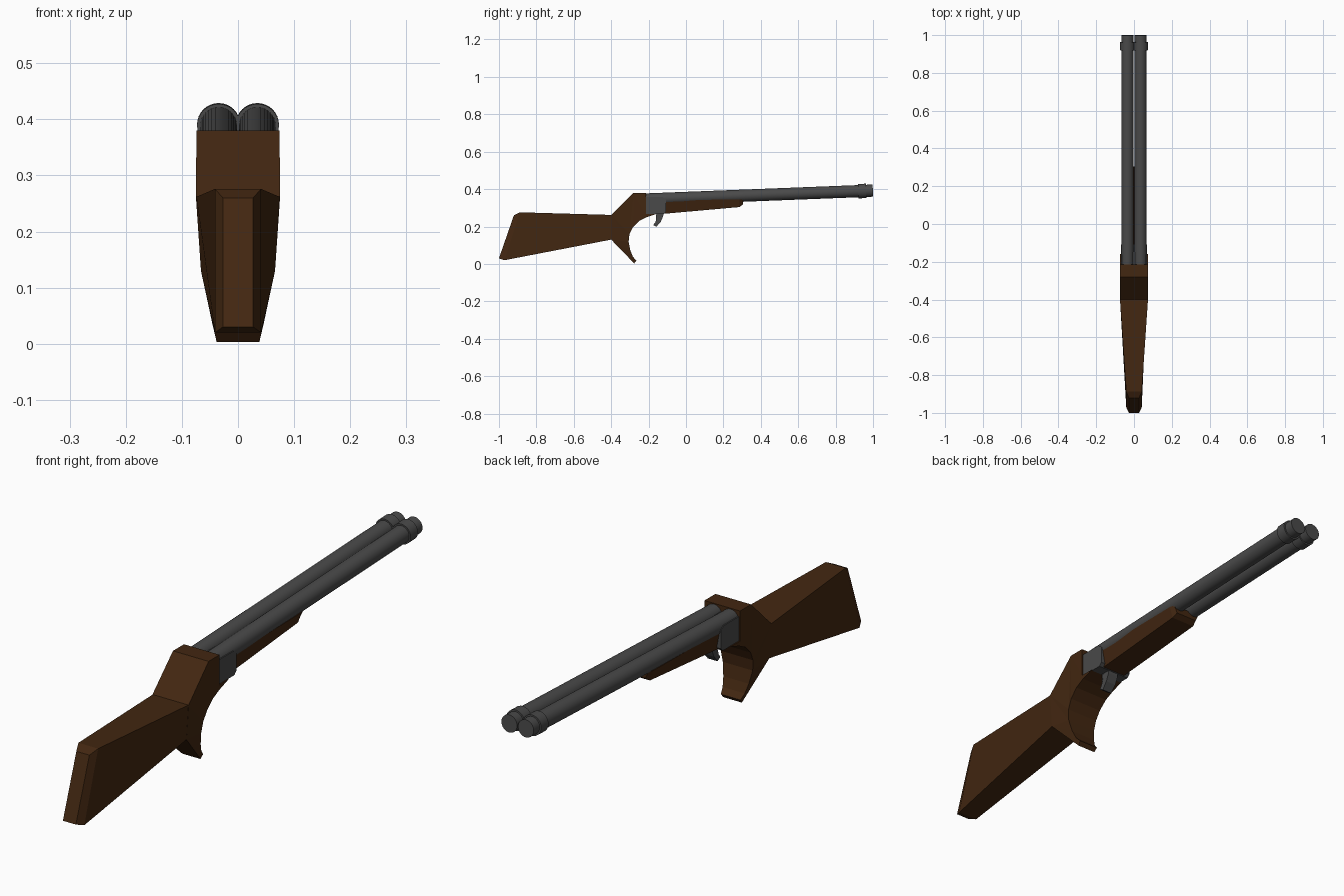
import bpy, bmesh, math
from mathutils import Vector

if "Cube" in bpy.data.objects:
    bpy.data.objects.remove(bpy.data.objects["Cube"])


def material(name, rgb):
    m = bpy.data.materials.new(name)
    m.diffuse_color = (*rgb, 1)
    m.use_nodes = True
    m.node_tree.nodes["Principled BSDF"].inputs["Base Color"].default_value = m.diffuse_color
    return m


WOOD = material("dark walnut", (0.055, 0.020, 0.0055))
STEEL = material("gunmetal grey", (0.068, 0.068, 0.068))


def finish(name, bm, mat):
    bmesh.ops.recalc_face_normals(bm, faces=bm.faces)
    me = bpy.data.meshes.new(name)
    bm.to_mesh(me)
    bm.free()
    me.materials.append(mat)
    ob = bpy.data.objects.new(name, me)
    bpy.context.collection.objects.link(ob)
    return ob


def slab(name, profile, mat):
    """Side profile of (y, z, half width) points, mirrored across x = 0."""
    bm = bmesh.new()
    left = [bm.verts.new((-w, y, z)) for y, z, w in profile]
    right = [bm.verts.new((w, y, z)) for y, z, w in profile]
    bm.faces.new(left)
    bm.faces.new(right[::-1])
    for i in range(len(profile)):
        j = (i + 1) % len(profile)
        bm.faces.new((left[i], left[j], right[j], right[i]))
    bmesh.ops.triangulate(bm, faces=[f for f in bm.faces if len(f.verts) > 4])
    return finish(name, bm, mat)


def loft(name, rings, mat):
    """Bridge a row of four-cornered rings and cap both ends."""
    bm = bmesh.new()
    rows = [[bm.verts.new(p) for p in r] for r in rings]
    for a, b in zip(rows, rows[1:]):
        for i in range(4):
            j = (i + 1) % 4
            bm.faces.new((a[i], a[j], b[j], b[i]))
    bm.faces.new(rows[0])
    bm.faces.new(rows[-1])
    return finish(name, bm, mat)


def ring(top, bottom):
    """Ring from a top and a bottom (y, z, half width)."""
    (yt, zt, wt), (yb, zb, wb) = top, bottom
    return [(-wt, yt, zt), (wt, yt, zt), (wb, yb, zb), (-wb, yb, zb)]


# Shoulder stock with chamfered butt
loft("shoulder_stock", [
    ring((-0.92, 0.26, 0.027), (-1.0, 0.03, 0.027)),
    ring((-0.888, 0.276, 0.041), (-0.97, 0.02, 0.041)),
    ring((-0.40, 0.262, 0.074), (-0.40, 0.13, 0.066)),
], WOOD)

# Grip and breech block with the concave front curve
slab("grip", [
    (-0.40, 0.13, 0.066), (-0.40, 0.262, 0.075), (-0.28, 0.38, 0.074),
    (-0.215, 0.38, 0.074), (-0.215, 0.267, 0.074), (-0.16, 0.267, 0.073),
    (-0.21, 0.25, 0.073), (-0.25, 0.23, 0.072), (-0.283, 0.197, 0.07),
    (-0.302, 0.16, 0.067), (-0.307, 0.118, 0.062), (-0.297, 0.07, 0.053),
    (-0.283, 0.037, 0.046), (-0.265, 0.018, 0.041), (-0.277, 0.003, 0.038),
], WOOD)

# Fore-end under the barrels, tapering at the nose
loft("fore_end", [
    ring((-0.12, 0.34, 0.064), (-0.12, 0.268, 0.05)),
    ring((0.285, 0.345, 0.064), (0.285, 0.304, 0.05)),
    ring((0.305, 0.345, 0.058), (0.305, 0.318, 0.045)),
], WOOD)

# Receiver plate
slab("receiver", [
    (-0.217, 0.266, 0.069), (-0.12, 0.266, 0.069), (-0.108, 0.278, 0.069),
    (-0.108, 0.345, 0.069), (-0.125, 0.358, 0.069), (-0.217, 0.358, 0.069),
], STEEL)

# Curved trigger
slab("trigger", [
    (-0.158, 0.28, 0.022), (-0.155, 0.25, 0.022), (-0.162, 0.225, 0.022),
    (-0.175, 0.208, 0.02), (-0.158, 0.199, 0.02), (-0.135, 0.225, 0.022),
    (-0.122, 0.255, 0.022), (-0.12, 0.28, 0.022),
], STEEL)

# Twin barrels with muzzle collars, rising slightly to the muzzle
BREECH, MUZZLE = Vector((0, -0.23, 0.344)), Vector((0, 0.999, 0.392))


def tube(name, x, y0, y1, radius):
    axis = MUZZLE - BREECH
    a, b = (BREECH + axis * ((y - BREECH.y) / axis.y) for y in (y0, y1))
    mid = (a + b) / 2
    bpy.ops.mesh.primitive_cylinder_add(
        vertices=32, radius=radius, depth=(b - a).length,
        location=(x, mid.y, mid.z), rotation=axis.to_track_quat('Z', 'Y').to_euler())
    ob = bpy.context.object
    ob.name = name
    ob.data.materials.append(STEEL)
    bpy.ops.object.shade_smooth_by_angle(angle=math.radians(30))


for side, x in (("left", -0.0345), ("right", 0.0345)):
    tube(side + "_barrel", x, -0.23, 0.999, 0.0325)
    tube(side + "_muzzle_collar", x, 0.92, 0.963, 0.0385)
